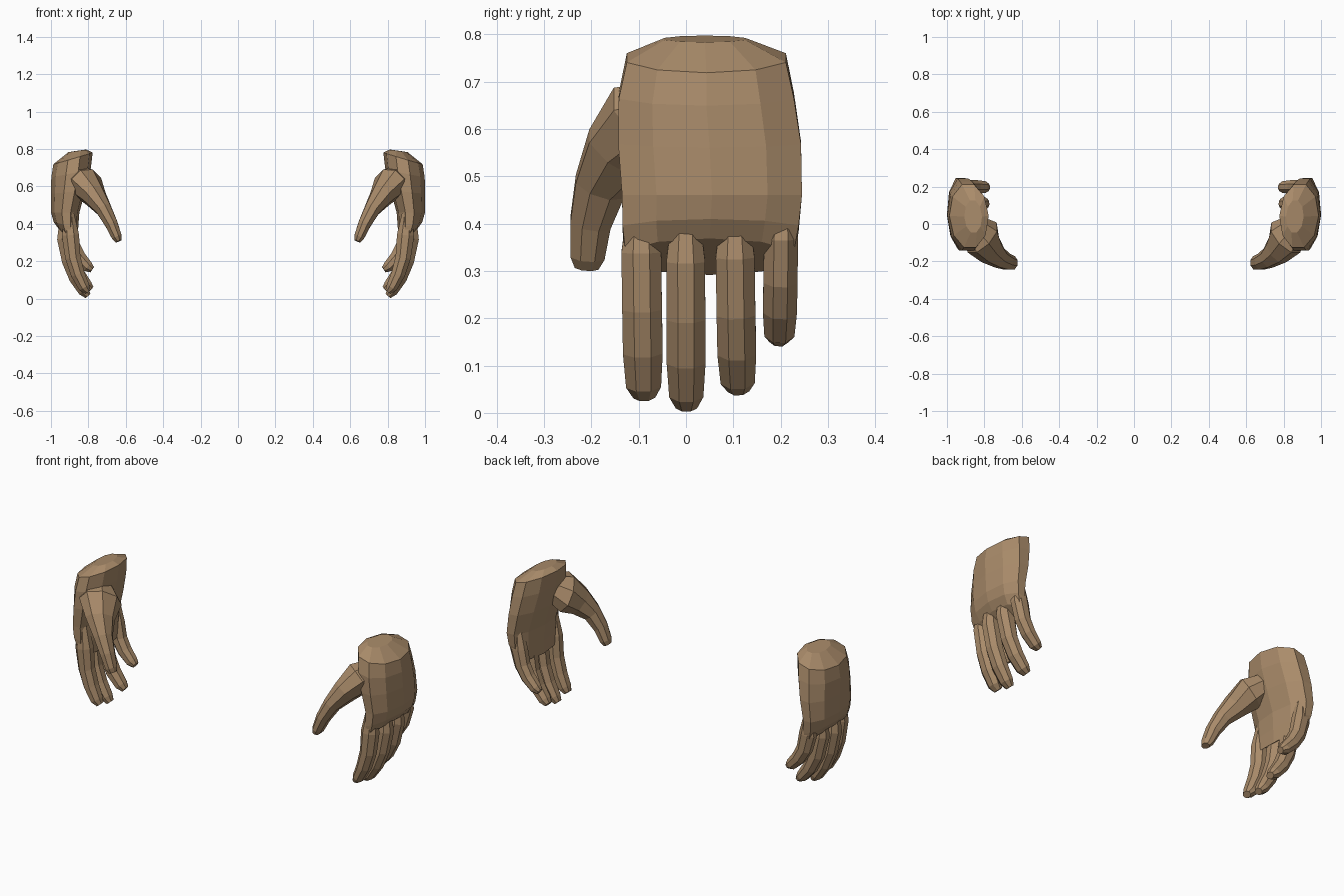
import bpy, bmesh, math
from mathutils import Vector

skin = bpy.data.materials.new("brown skin")
skin.diffuse_color = (0.40, 0.26, 0.145, 1)


def ring(c, u, v, n):
    """Closed n-sided section around c, with flats facing along u and v."""
    k = 1 / math.cos(math.pi / n)
    pts = []
    for i in range(n):
        a = 2 * math.pi * (i + 0.5) / n
        pts.append(c + u * math.cos(a) * k + v * math.sin(a) * k)
    return pts


def loft(name, rings):
    """Skin a list of rings, cap the ends and mirror to the other hand."""
    bm = bmesh.new()
    rows = [[bm.verts.new(p) for p in r] for r in rings]
    n = len(rows[0])
    for a, b in zip(rows, rows[1:]):
        for i in range(n):
            j = (i + 1) % n
            bm.faces.new((a[i], a[j], b[j], b[i]))
    bm.faces.new(rows[0])
    bm.faces.new(rows[-1])
    bmesh.ops.recalc_face_normals(bm, faces=bm.faces)
    me = bpy.data.meshes.new(name)
    bm.to_mesh(me)
    bm.free()
    me.materials.append(skin)
    ob = bpy.data.objects.new(name, me)
    bpy.context.collection.objects.link(ob)
    ob.modifiers.new("other_hand", 'MIRROR').use_clip = False
    return ob


def tube(name, path, n=8):
    """Path entries: x, y, z, half width, half thickness."""
    pts = [Vector(p[:3]) for p in path]
    rings = []
    for i, p in enumerate(path):
        t = (pts[min(i + 1, len(pts) - 1)] - pts[max(i - 1, 0)]).normalized()
        side = Vector((0, 1, 0))
        u = (side - t * side.dot(t)).normalized()
        rings.append(ring(pts[i], u * p[3], t.cross(u) * p[4], n))
    return loft(name, rings)


# Palm: x, y, z, half thickness, half width, slope towards the outside
palm = [(0.860, 0.04, 0.79, 0.045, 0.085, 0.15),
        (0.882, 0.043, 0.75, 0.10, 0.168, 0.30),
        (0.893, 0.043, 0.67, 0.10, 0.185, 0.20),
        (0.908, 0.05, 0.57, 0.088, 0.193, 0.10),
        (0.924, 0.055, 0.46, 0.072, 0.190, 0.0),
        (0.920, 0.052, 0.39, 0.062, 0.186, -0.3),
        (0.908, 0.050, 0.33, 0.046, 0.178, -0.8)]
loft("palm", [ring(Vector((x, y, z)), Vector((0.03, 1, 0)) * hy,
                   Vector((1, 0, -k)) * hx, 10)
              for x, y, z, hx, hy, k in palm])

# Thumb with its fleshy base and the web towards the index finger
tube("thumb", [(0.880, 0.010, 0.66, 0.055, 0.055),
               (0.812, -0.072, 0.61, 0.110, 0.082),
               (0.768, -0.138, 0.548, 0.080, 0.060),
               (0.718, -0.182, 0.478, 0.054, 0.042),
               (0.677, -0.202, 0.40, 0.043, 0.034),
               (0.648, -0.208, 0.33, 0.036, 0.027),
               (0.638, -0.210, 0.307, 0.025, 0.017)])

# Fingers: y at base and tip, half width, centre line (x, z)
fingers = {
    "index_finger": (-0.096, -0.088, 0.042, [(0.902, 0.47), (0.896, 0.34), (0.883, 0.22),
                     (0.856, 0.13), (0.822, 0.06), (0.802, 0.036)]),
    "middle_finger": (-0.001, 0.001, 0.041, [(0.927, 0.47), (0.921, 0.32), (0.900, 0.20),
                      (0.866, 0.11), (0.824, 0.04), (0.802, 0.014)]),
    "ring_finger": (0.102, 0.111, 0.041, [(0.927, 0.47), (0.917, 0.33), (0.893, 0.21),
                    (0.855, 0.13), (0.808, 0.07), (0.785, 0.05)]),
    "little_finger": (0.202, 0.196, 0.036, [(0.915, 0.50), (0.907, 0.37), (0.885, 0.28),
                      (0.850, 0.22), (0.803, 0.17), (0.780, 0.155)]),
}
widths = [0.55, 1.0, 1.0, 1.0, 0.88, 0.55]
depths = [0.022, 0.046, 0.041, 0.037, 0.030, 0.017]
for name, (y0, y1, w, line) in fingers.items():
    tube(name, [(x, y0 + (y1 - y0) * i / 5, z, w * widths[i], depths[i])
                for i, (x, z) in enumerate(line)])
